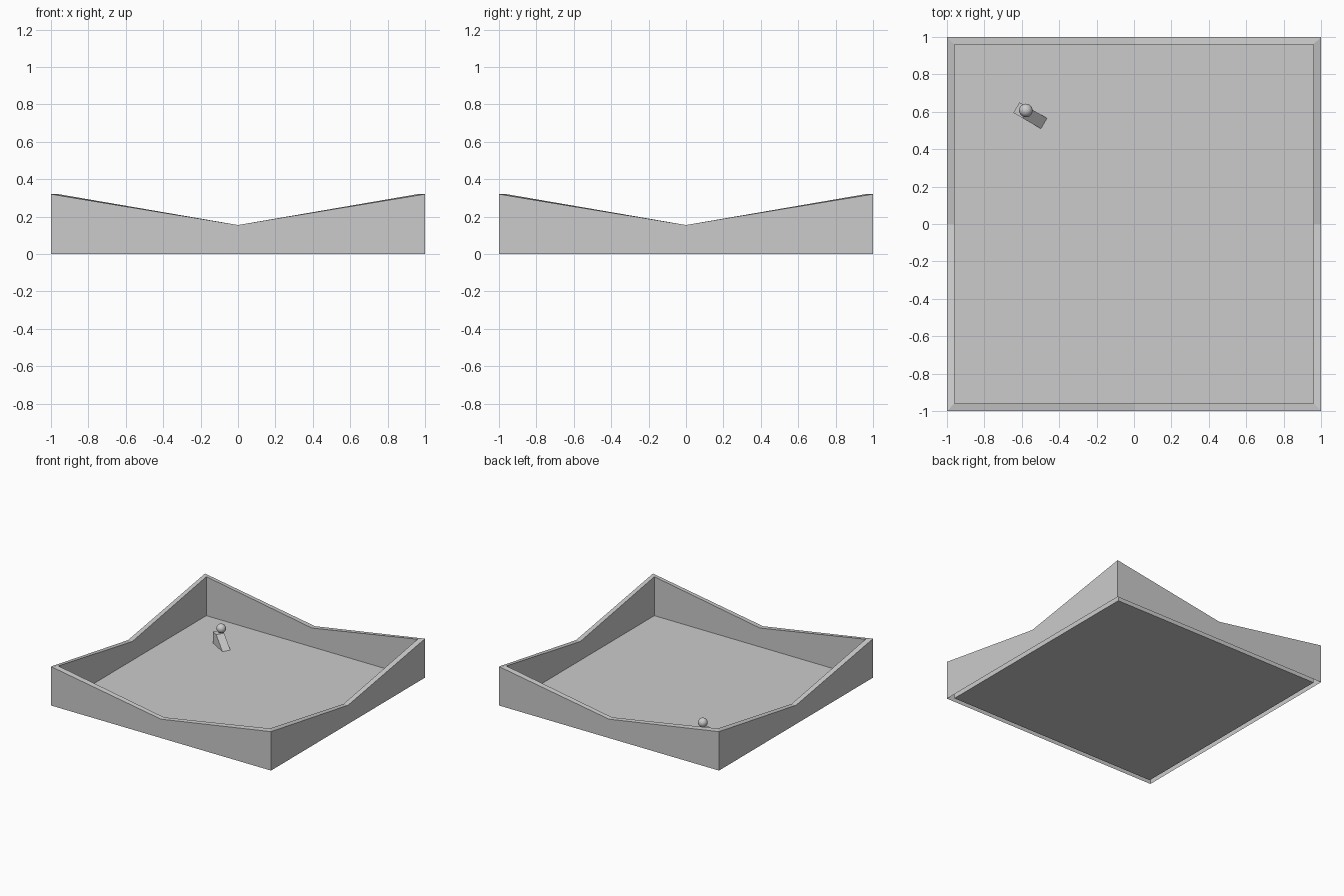
import bpy, bmesh, math
from mathutils import Matrix, Vector

if "Cube" in bpy.data.objects:
    bpy.data.objects.remove(bpy.data.objects["Cube"])

HIGH, LOW, INNER = 0.32, 0.155, 0.96


def make_object(name, bm):
    bmesh.ops.recalc_face_normals(bm, faces=bm.faces)
    mesh = bpy.data.meshes.new(name)
    bm.to_mesh(mesh)
    bm.free()
    obj = bpy.data.objects.new(name, mesh)
    bpy.context.collection.objects.link(obj)
    return obj


def square_ring(bm, half, corner_z, middle_z):
    """Square loop with a point at each corner and each side's middle."""
    plan = [(-1, -1), (0, -1), (1, -1), (1, 0), (1, 1), (0, 1), (-1, 1), (-1, 0)]
    return [bm.verts.new((x * half, y * half, middle_z if 0 in (x, y) else corner_z))
            for x, y in plan]


# Tray: thin walls open underneath, dipping mid-side, joined to a flat floor
bm = bmesh.new()
rings = [square_ring(bm, 1, 0, 0), square_ring(bm, 1, HIGH, LOW),
         square_ring(bm, INNER, HIGH, LOW), square_ring(bm, INNER, 0, 0)]
for a, b in zip(rings, rings[1:]):
    for i in range(8):
        j = (i + 1) % 8
        bm.faces.new((a[i], a[j], b[j], b[i]))
bm.faces.new(rings[-1])
make_object("tray", bm)

# Small ramp: flat-topped wedge extruded from its side profile
length, width, height = 0.17, 0.065, 0.093
bm = bmesh.new()
profile = [(0, 0), (length, 0), (length * 0.35, height), (0, height)]
side = bm.faces.new([bm.verts.new((x - length / 2, -width / 2, z)) for x, z in profile])
ext = bmesh.ops.extrude_face_region(bm, geom=[side])
bmesh.ops.translate(bm, vec=(0, width, 0),
                    verts=[v for v in ext["geom"] if isinstance(v, bmesh.types.BMVert)])
ramp = make_object("ramp", bm)
ramp.matrix_world = Matrix.Translation((-0.555, 0.58, 0)) @ Matrix.Rotation(math.radians(-30), 4, 'Z')

# Ball resting on the flat top of the ramp
bm = bmesh.new()
bmesh.ops.create_uvsphere(bm, u_segments=32, v_segments=16, radius=0.036)
for f in bm.faces:
    f.smooth = True
ball = make_object("ball", bm)
ball.location = Vector((-0.578, 0.607, 0.133))
